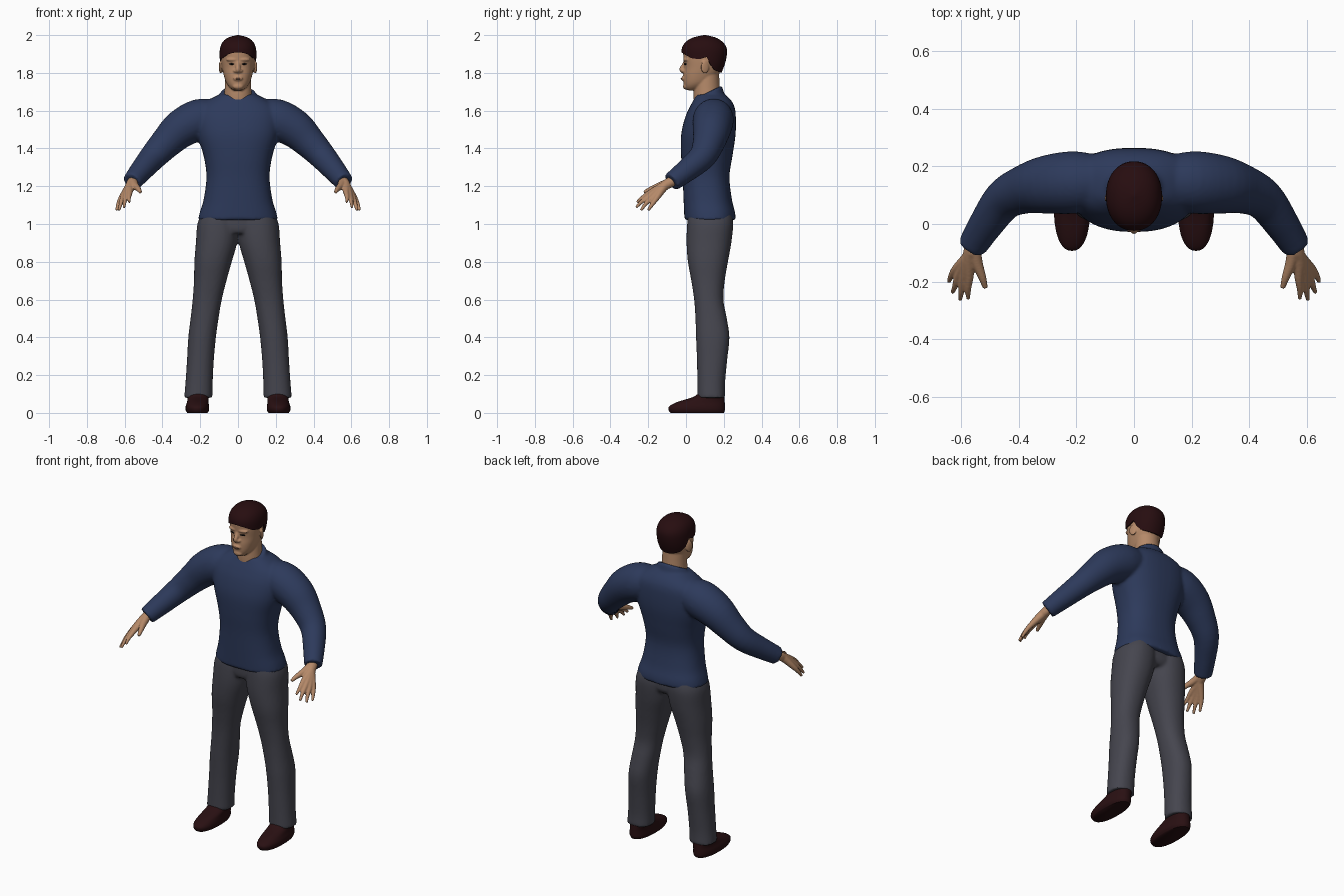
import bpy, bmesh, math
from mathutils import Vector, Matrix

cube = bpy.data.objects.get("Cube")
if cube:
    bpy.data.objects.remove(cube)


def material(name, rgb):
    m = bpy.data.materials.new(name)
    m.use_nodes = True
    m.diffuse_color = (*rgb, 1)
    m.node_tree.nodes["Principled BSDF"].inputs["Base Color"].default_value = (*rgb, 1)
    return m


SHIRT = material("navy knit", (0.026, 0.042, 0.105))
PANTS = material("grey cloth", (0.06, 0.06, 0.077))
SKIN = material("skin", (0.46, 0.25, 0.14))
HAIR = material("dark brown hair", (0.02, 0.004, 0.005))
LEATHER = material("dark brown leather", (0.022, 0.005, 0.006))
BLACK = material("eye black", (0.006, 0.005, 0.005))
LIPS = material("lip tone", (0.33, 0.15, 0.09))


def smooth_rows(rows, steps=4):
    """Catmull-Rom interpolation through rows of numbers."""
    out = []
    for i in range(len(rows) - 1):
        a, b, c, d = (rows[max(0, min(len(rows) - 1, i + k))] for k in (-1, 0, 1, 2))
        for s in range(steps):
            t = s / steps
            out.append([0.5 * (2 * q + (r - p) * t + (2 * p - 5 * q + 4 * r - u) * t * t
                               + (3 * q - p - 3 * r + u) * t ** 3)
                        for p, q, r, u in zip(a, b, c, d)])
    return out + [list(rows[-1])]


def skin_rings(bm, rings):
    """Bridge rings of points and cap both ends."""
    vs = [[bm.verts.new(p) for p in ring] for ring in rings]
    n = len(vs[0])
    for a, b in zip(vs, vs[1:]):
        for i in range(n):
            bm.faces.new((a[i], a[(i + 1) % n], b[(i + 1) % n], b[i]))
    bm.faces.new(vs[0][::-1])
    bm.faces.new(vs[-1])


def oval(t, power):
    c, s = math.cos(t), math.sin(t)
    return (math.copysign(abs(c) ** (2 / power), c), math.copysign(abs(s) ** (2 / power), s))


def loft(bm, rows, power=2.2, tilt=0, side=1, n=40):
    """Upright body of rows (z, centre x, half width, front y, back y)."""
    rings = []
    for z, cx, rx, y0, y1 in smooth_rows(rows):
        ring = []
        for i in range(n):
            c, s = oval(math.tau * i / n, power)
            dy = s * (y1 - y0) / 2
            ring.append((side * (cx + rx * c), (y0 + y1) / 2 + dy, z + tilt * dy))
        rings.append(ring)
    skin_rings(bm, rings)


def tube(bm, path, side=1, n=20):
    """Round limb through rows (x, y, z, radius)."""
    rows = smooth_rows(path)
    pts = [Vector((side * r[0], r[1], r[2])) for r in rows]
    rings = []
    for i, p in enumerate(pts):
        d = (pts[min(i + 1, len(pts) - 1)] - pts[max(i - 1, 0)]).normalized()
        u = d.cross(Vector((0.1, 0.6, 0.8))).normalized()
        v = d.cross(u)
        rings.append([p + rows[i][3] * (u * math.cos(a) + v * math.sin(a))
                      for a in (math.tau * k / n for k in range(n))])
    skin_rings(bm, rings)


def ball(bm, centre, size, turn=0):
    m = Matrix.Translation(centre) @ Matrix.Rotation(turn, 4, "Z") @ Matrix.Diagonal((*size, 1))
    bmesh.ops.create_uvsphere(bm, u_segments=20, v_segments=12, radius=1, matrix=m)


def finish(name, bm, mat, voxel=0, smooth=0, angle=60):
    bmesh.ops.recalc_face_normals(bm, faces=bm.faces)
    mesh = bpy.data.meshes.new(name)
    bm.to_mesh(mesh)
    bm.free()
    ob = bpy.data.objects.new(name, mesh)
    bpy.context.collection.objects.link(ob)
    bpy.ops.object.select_all(action="DESELECT")
    ob.select_set(True)
    bpy.context.view_layer.objects.active = ob
    if voxel:
        r = ob.modifiers.new("merge", "REMESH")
        r.mode, r.voxel_size = "VOXEL", voxel
        s = ob.modifiers.new("relax", "SMOOTH")
        s.iterations, s.factor = smooth, 0.5
        bpy.ops.object.convert(target="MESH")
    ob = bpy.context.view_layer.objects.active
    ob.data.materials.clear()
    ob.data.materials.append(mat)
    bpy.ops.object.shade_smooth_by_angle(angle=math.radians(angle))
    return ob


# Sweater: torso, collar and both sleeves merged into one surface
bm = bmesh.new()
loft(bm, [(1.02, 0, .212, -.008, .262), (1.06, 0, .203, -.01, .26), (1.13, 0, .182, -.013, .243),
          (1.25, 0, .167, -.018, .23), (1.36, 0, .182, -.026, .246), (1.47, 0, .215, -.026, .262),
          (1.56, 0, .225, -.006, .264), (1.62, 0, .205, .02, .257), (1.66, 0, .15, .042, .235),
          (1.685, 0, .1, .055, .205)], 2.4)
loft(bm, [(1.64, 0, .11, .045, .205), (1.68, 0, .098, .05, .195), (1.7, 0, .09, .056, .188)],
     2, tilt=.5)
for side in (1, -1):
    tube(bm, [(.1, .15, 1.575, .085), (.2, .145, 1.555, .108), (.3, .137, 1.505, .102),
              (.38, .12, 1.43, .085), (.45, .085, 1.355, .072), (.51, .005, 1.285, .061),
              (.562, -.077, 1.222, .051)], side, 28)
finish("sweater", bm, SHIRT, .009, 6)

# Trousers: two legs joined at the hips
bm = bmesh.new()
for side in (1, -1):
    loft(bm, [(.08, .21, .075, .06, .207), (.16, .206, .072, .06, .207), (.28, .199, .071, .058, .218),
              (.4, .19, .073, .053, .23), (.5, .177, .074, .05, .216), (.6, .163, .077, .043, .198),
              (.7, .147, .086, .028, .205), (.8, .132, .099, .01, .222), (.9, .114, .109, .003, .24),
              (1, .105, .11, .006, .25), (1.06, .1, .09, .015, .24)], 2.2, side=side)
loft(bm, [(.95, 0, .12, .025, .215), (.98, 0, .17, .015, .235), (1.06, 0, .17, .015, .235)])
finish("trousers", bm, PANTS, .009, 4)

# Shoes
for side, label in ((1, "left"), (-1, "right")):
    bm = bmesh.new()
    loft(bm, [(0, .215, .054, -.082, .2), (.015, .215, .062, -.092, .206), (.035, .215, .062, -.088, .206),
              (.058, .213, .057, -.045, .205), (.085, .21, .055, .04, .203), (.11, .21, .05, .07, .2)],
         2.3, side=side)
    finish(label + "_shoe", bm, LEATHER)

# Hands: every finger runs from the wrist through its knuckle
fingers = [((.573, -.188, 1.167), (.577, -.23, 1.14), (.575, -.26, 1.115)),
           ((.592, -.187, 1.154), (.6, -.235, 1.118), (.604, -.264, 1.087)),
           ((.607, -.175, 1.143), (.621, -.215, 1.105), (.63, -.238, 1.072)),
           ((.617, -.155, 1.138), (.635, -.182, 1.1), (.643, -.2, 1.072))]
for side, label in ((1, "left"), (-1, "right")):
    bm = bmesh.new()
    for knuckle, joint, tip in fingers:
        tube(bm, [(.553, -.06, 1.232, .027), (.57, -.11, 1.205, .025), (*knuckle, .0155),
                  (*joint, .011), (*tip, .007)], side, 14)
    tube(bm, [(.556, -.08, 1.225, .024), (.545, -.135, 1.203, .02), (.527, -.185, 1.185, .014),
              (.516, -.222, 1.168, .009)], side, 14)
    finish(label + "_hand", bm, SKIN, .0045, 3)

# Head with neck, ears, nose, lips and brow
bm = bmesh.new()
loft(bm, [(1.708, 0, .025, .005, .06), (1.725, 0, .046, -.008, .1), (1.75, 0, .063, -.013, .14),
          (1.79, 0, .076, -.014, .172), (1.83, 0, .084, -.01, .192), (1.88, 0, .089, -.014, .203),
          (1.93, 0, .086, -.012, .203), (1.965, 0, .067, .02, .172), (1.985, 0, .03, .06, .135)])
loft(bm, [(1.62, 0, .085, .045, .2), (1.69, 0, .072, .04, .182), (1.8, 0, .068, .05, .175)], 2)
tube(bm, [(0, 0, 1.865, .011), (0, -.011, 1.84, .012), (0, -.023, 1.817, .013), (0, -.008, 1.804, .01)])
ball(bm, (0, -.013, 1.77), (.026, .012, .013))
ball(bm, (0, -.002, 1.728), (.028, .014, .016))
for side in (1, -1):
    ball(bm, (side * .014, -.012, 1.81), (.011, .013, .009))
    ball(bm, (side * .035, -.002, 1.87), (.03, .012, .009), side * .25)
    ball(bm, (side * .092, .1, 1.83), (.007, .023, .034), side * .35)
head = finish("head", bm, SKIN, .0045, 4)


# Eyes and mouth line sit as thin plates on the face
def face_plate(name, mat, x, z, w, h):
    hit, point, normal, _ = head.ray_cast(Vector((x, -1, z)), Vector((0, 1, 0)))
    bm = bmesh.new()
    ball(bm, (x, point.y, z), (w, .004, h), math.atan2(normal.x, -normal.y))
    finish(name, bm, mat)


face_plate("left_eye", BLACK, .034, 1.847, .015, .0045)
face_plate("right_eye", BLACK, -.034, 1.847, .015, .0045)
face_plate("mouth_line", LIPS, 0, 1.769, .024, .003)


# Hair cap that follows the skull down to a varying hairline
def lerp_table(table, v):
    for a, b in zip(table, table[1:]):
        if v <= b[0]:
            t = max(0, (v - a[0]) / (b[0] - a[0]))
            return [p + (q - p) * t for p, q in zip(a[1:], b[1:])]
    return table[-1][1:]


skull = smooth_rows([(1.78, .074, .0, .178), (1.83, .091, -.012, .2), (1.88, .097, -.021, .214),
                     (1.93, .095, -.022, .216), (1.965, .08, .0, .193), (1.988, .05, .04, .155),
                     (2.0, .004, .095, .105)], 8)
hairline = [(-.02, 1.908), (.0, 1.895), (.03, 1.878), (.075, 1.872), (.115, 1.885),
            (.135, 1.845), (.17, 1.815), (.22, 1.8)]
bm = bmesh.new()
rings, levels, n = [], 16, 64
for k in range(levels + 1):
    ring = []
    for i in range(n):
        c, s = oval(math.tau * i / n, 2.15)
        low = lerp_table(hairline, .1 + .12 * s)[0]
        z = 2 - (2 - low) * (k / levels) ** 1.8
        rx, y0, y1 = lerp_table(skull, z)
        ring.append(Vector((rx * c, (y0 + y1) / 2 + s * (y1 - y0) / 2, z)))
    rings.append(ring)
rings.append([Vector((p.x * .82, .1 + (p.y - .1) * .82, p.z + .004)) for p in rings[-1]])
skin_rings(bm, rings)
finish("hair", bm, HAIR, angle=50)
